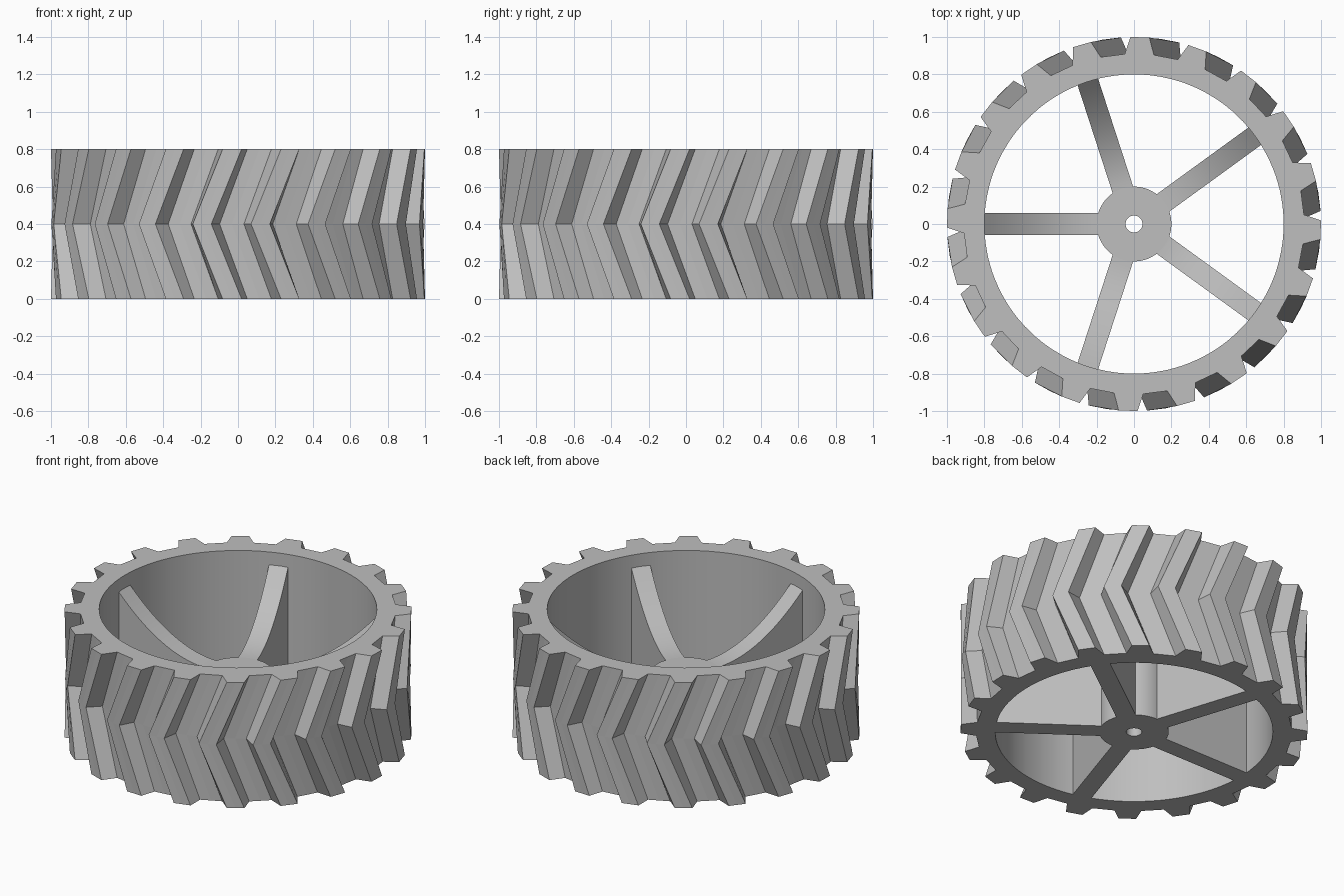
import bpy, bmesh
from math import sin, cos, radians, pi, tau

if "Cube" in bpy.data.objects:
    bpy.data.objects.remove(bpy.data.objects["Cube"], do_unlink=True)

HEIGHT = 0.8
TEETH = 20
RIM_R = 0.8
HUB_R, HUB_H, BORE_R = 0.2, 0.4, 0.045
SPOKE_W, SPOKE_TOP = 0.115, 0.72

grey = bpy.data.materials.new("light_grey")
grey.use_nodes = True
colour = (0.52, 0.52, 0.52, 1)
grey.diffuse_color = colour
grey.node_tree.nodes["Principled BSDF"].inputs["Base Color"].default_value = colour


def finish(bm, name):
    bmesh.ops.recalc_face_normals(bm, faces=bm.faces)
    mesh = bpy.data.meshes.new(name)
    bm.to_mesh(mesh)
    bm.free()
    mesh.materials.append(grey)
    obj = bpy.data.objects.new(name, mesh)
    bpy.context.collection.objects.link(obj)
    return obj


def loop(bm, polar, z):
    return [bm.verts.new((r * cos(a), r * sin(a), z)) for r, a in polar]


def bridge(bm, a, b, smooth=False):
    n = len(a)
    for i in range(n):
        j = (i + 1) % n
        bm.faces.new((a[i], a[j], b[j], b[i])).smooth = smooth


def tube(name, layers, inner):
    """Outer layers of (polar loop, z), closed around a smooth round bore."""
    bm = bmesh.new()
    outer = [loop(bm, p, z) for p, z in layers]
    low, high = [loop(bm, [(inner, a) for _, a in p], z)
                 for p, z in (layers[0], layers[-1])]
    for a, b in zip(outer, outer[1:]):
        bridge(bm, a, b, name == "hub")
    bridge(bm, low, high, True)
    bridge(bm, outer[0], low)
    bridge(bm, outer[-1], high)
    return finish(bm, name)


# Herringbone tread: a toothed outline, turned at mid height
def tooth_outline(centre):
    tip, root, pitch = radians(2.9), radians(4.9), tau / TEETH
    gap = pitch / 2 - root
    tip_r, root_r = 1.0, 0.91
    tooth = [(root_r, -root), (tip_r, -tip), (tip_r * cos(tip), 0),
             (tip_r, tip), (root_r, root), (root_r * cos(gap), pitch / 2)]
    return [(r, a + k * pitch + radians(centre))
            for k in range(TEETH) for r, a in tooth]


end, middle = tooth_outline(-1.8), tooth_outline(-11.1)
tube("treaded_rim", [(end, 0), (middle, HEIGHT / 2), (end, HEIGHT)], RIM_R)

# Hub with its axle hole
circle = [(HUB_R, i * tau / 64) for i in range(64)]
tube("hub", [(circle, 0), (circle, HUB_H)], BORE_R)


# Five spokes, sweeping up from the hub to the rim
def spoke(name, angle):
    bm = bmesh.new()
    steps = 16
    start = HUB_R - 0.01
    profile = [(RIM_R, 0), (start, 0)]
    for i in range(steps + 1):
        t = i / steps
        profile.append((start + (RIM_R - start) * t,
                        HUB_H - 0.001 + (SPOKE_TOP - HUB_H) * t * t))
    sides = [[bm.verts.new((x, y, z)) for x, z in profile]
             for y in (-SPOKE_W / 2, SPOKE_W / 2)]
    bridge(bm, *sides)
    for side in sides:
        bm.faces.new(side)
    for f in bm.faces:
        f.normal_update()
        f.smooth = abs(f.normal.y) < 0.5 and f.calc_center_median().z > HUB_H - 0.01
    obj = finish(bm, name)
    obj.rotation_euler.z = angle


for k in range(5):
    spoke(f"spoke_{k + 1}", pi + k * tau / 5)
